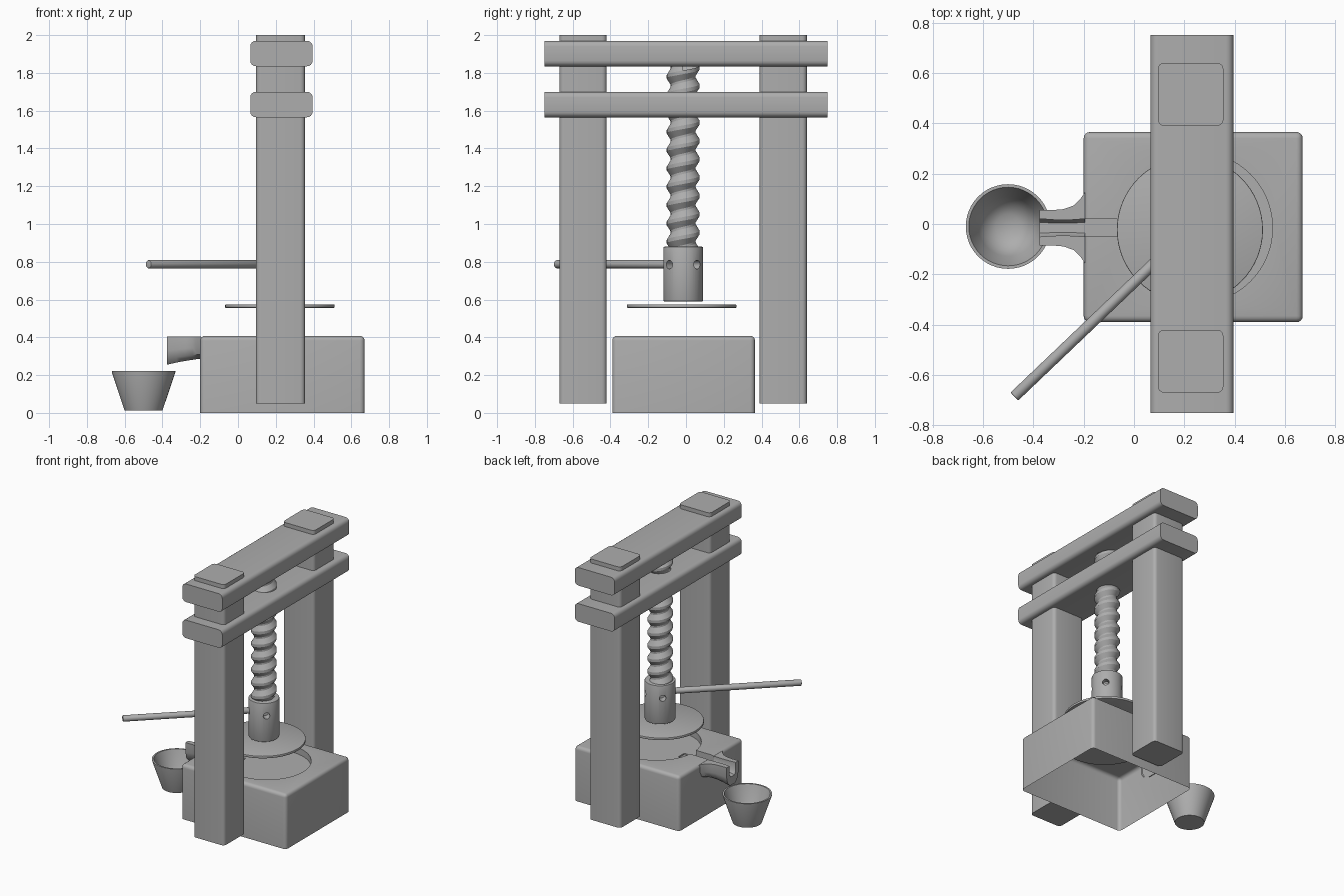
import bpy, bmesh, math
from mathutils import Vector, Matrix

if "Cube" in bpy.data.objects:
    bpy.data.objects.remove(bpy.data.objects["Cube"])

grey = bpy.data.materials.new("plain_grey")
grey.diffuse_color = (0.42, 0.42, 0.42, 1)
grey.use_nodes = True
grey.node_tree.nodes["Principled BSDF"].inputs["Base Color"].default_value = grey.diffuse_color


def finish(name, bm, angle=35):
    bmesh.ops.recalc_face_normals(bm, faces=bm.faces)
    me = bpy.data.meshes.new(name)
    bm.to_mesh(me)
    bm.free()
    me.materials.append(grey)
    ob = bpy.data.objects.new(name, me)
    bpy.context.collection.objects.link(ob)
    smooth(ob, angle)
    return ob


def smooth(ob, angle=35):
    bpy.ops.object.select_all(action='DESELECT')
    ob.select_set(True)
    bpy.context.view_layer.objects.active = ob
    bpy.ops.object.shade_smooth_by_angle(angle=math.radians(angle))


def box(name, lo, hi, bevel=0, pick=lambda a, b: True):
    """Box between two corners; edges chosen by pick() are rounded."""
    lo, hi = Vector(lo), Vector(hi)
    bm = bmesh.new()
    bmesh.ops.create_cube(bm, size=1)
    for v in bm.verts:
        v.co = Vector(((lo[i] + hi[i]) / 2 + v.co[i] * (hi[i] - lo[i]) for i in range(3)))
    if bevel:
        edges = [e for e in bm.edges if pick(e.verts[0].co, e.verts[1].co)]
        bmesh.ops.bevel(bm, geom=edges, offset=bevel, segments=4, profile=0.5, affect='EDGES')
    return finish(name, bm)


def cylinder(name, a, b, r, sides=40, bevel=0):
    a, b = Vector(a), Vector(b)
    d = b - a
    bm = bmesh.new()
    mat = Matrix.Translation((a + b) / 2) @ d.to_track_quat('Z', 'Y').to_matrix().to_4x4()
    bmesh.ops.create_cone(bm, cap_ends=True, segments=sides, radius1=r, radius2=r,
                          depth=d.length, matrix=mat)
    if bevel:
        caps = {e for f in bm.faces if len(f.verts) == sides for e in f.edges}
        bmesh.ops.bevel(bm, geom=list(caps), offset=bevel, segments=2, profile=0.5, affect='EDGES')
    return finish(name, bm)


def lathe(name, cx, cy, prof, sides=48):
    bm = bmesh.new()
    vs = [bm.verts.new((cx + r, cy, z)) for r, z in prof]
    es = [bm.edges.new(p) for p in zip(vs, vs[1:])]
    bmesh.ops.spin(bm, geom=vs + es, cent=(cx, cy, 0), axis=(0, 0, 1),
                   angle=2 * math.pi, steps=sides)
    bmesh.ops.remove_doubles(bm, verts=bm.verts, dist=1e-4)
    return finish(name, bm)


def cut(ob, cutters):
    for c in cutters:
        c.hide_render = True
        m = ob.modifiers.new("cut", 'BOOLEAN')
        m.object, m.operation, m.solver = c, 'DIFFERENCE', 'EXACT'
        # cuts come before the smoothing step
        bpy.context.view_layer.objects.active = ob
        bpy.ops.object.modifier_apply(modifier=m.name)
        bpy.data.objects.remove(c)
    smooth(ob)


CX, CY = 0.225, -0.015      # screw axis

# Base: hollow underneath, with a round recess and a drain channel on top
base = box("base_basin", (-0.20, -0.39, 0), (0.67, 0.365, 0.408), 0.025,
           lambda a, b: abs(a.z - b.z) > 0.1 or min(a.z, b.z) > 0.3)
cut(base, [cylinder("recess_cut", (0.25, CY, 0.36), (0.25, CY, 0.6), 0.30, 64),
           box("drain_cut", (-0.3, CY - 0.035, 0.35), (0.05, CY + 0.035, 0.6))])
bm = bmesh.new()
bm.from_mesh(base.data)
under = [f for f in bm.faces if all(v.co.z < 0.001 for v in f.verts)]
bmesh.ops.delete(bm, geom=under, context='FACES')
bm.to_mesh(base.data)
bm.free()

# Spout: flared trough lofted along x (x, half width, channel half width, bottom, floor)
bm = bmesh.new()
rings = []
for x, w, c, zb, zf in [(-0.195, 0.140, 0.035, 0.285, 0.350), (-0.215, 0.112, 0.034, 0.285, 0.348),
                        (-0.240, 0.088, 0.032, 0.281, 0.345), (-0.280, 0.074, 0.031, 0.275, 0.338),
                        (-0.325, 0.070, 0.032, 0.267, 0.330), (-0.375, 0.070, 0.036, 0.255, 0.318)]:
    zt, h = 0.405, 0.405 - zb
    half = [(c * 0.6, zf), (c, zf + 0.02), (c, zt), (w, zt), (w, zt - h * 0.5),
            (w * 0.85, zt - h * 0.8), (w * 0.45, zb)]
    ring = half + [(-y, z) for y, z in reversed(half)]
    rings.append([bm.verts.new((x, CY + y, z)) for y, z in ring])
n = len(rings[0])
for r0, r1 in zip(rings, rings[1:]):
    for i in range(n):
        bm.faces.new((r0[i], r0[(i + 1) % n], r1[(i + 1) % n], r1[i]))
bm.faces.new(rings[-1])
finish("spout", bm, 40)

# Posts and the two cross beams
for name, y0, y1 in [("front_post", -0.67, -0.42), ("back_post", 0.39, 0.64)]:
    box(name, (0.095, y0, 0.05), (0.355, y1, 2.0), 0.025, lambda a, b: abs(a.z - b.z) > 0.1)
for name, z0, z1 in [("lower_beam", 1.565, 1.70), ("upper_beam", 1.835, 1.97)]:
    box(name, (0.065, -0.75, z0), (0.395, 0.75, z1), 0.03, lambda a, b: abs(a.y - b.y) > 0.1)

# Threaded screw: profile swept up a helix
bm = bmesh.new()
pitch, steps, z0, z1 = 0.097, 28, 0.78, 1.85
prof = [(0.066, 0.0), (0.066, 0.12), (0.087, 0.45), (0.087, 0.65)]
turns = int((z1 - z0) / pitch)
cols = []
for s in range(steps + 1):
    a = 2 * math.pi * s / steps
    cols.append([bm.verts.new((CX + r * math.cos(a), CY + r * math.sin(a),
                               z0 + pitch * (k + t + s / steps)))
                 for k in range(turns) for r, t in prof])
for c0, c1 in zip(cols, cols[1:]):
    for i in range(len(c0) - 1):
        bm.faces.new((c0[i], c1[i], c1[i + 1], c0[i + 1]))
bmesh.ops.remove_doubles(bm, verts=bm.verts, dist=1e-4)
finish("screw", bm, 25)

# Collar with four lever holes, on a small hub above the pressing plate
collar = cylinder("collar", (CX, CY, 0.59), (CX, CY, 0.88), 0.105, 48, 0.006)
holes = []
for k in range(4):
    a = math.radians(45 + 90 * k)
    d = Vector((math.cos(a), math.sin(a), 0))
    o = Vector((CX, CY, 0.785))
    holes.append(cylinder("hole_cut", o + d * 0.05, o + d * 0.2, 0.023, 20))
cut(collar, holes)
cylinder("pressing_plate", (CX - 0.003, CY - 0.008, 0.556), (CX - 0.003, CY - 0.008, 0.574),
         0.29, 64, 0.004)

# Lever rod
cylinder("lever", (CX - 0.05, CY - 0.05, 0.787), (-0.475, -0.685, 0.787), 0.022, 24, 0.005)

# Catch bowl under the spout
lathe("bowl", -0.50, -0.01, [(0, 0.012), (0.10, 0.012), (0.168, 0.215), (0.168, 0.222), (0.156, 0.222),
                             (0.150, 0.205), (0.118, 0.11), (0.09, 0.06), (0.05, 0.037), (0, 0.03)])
